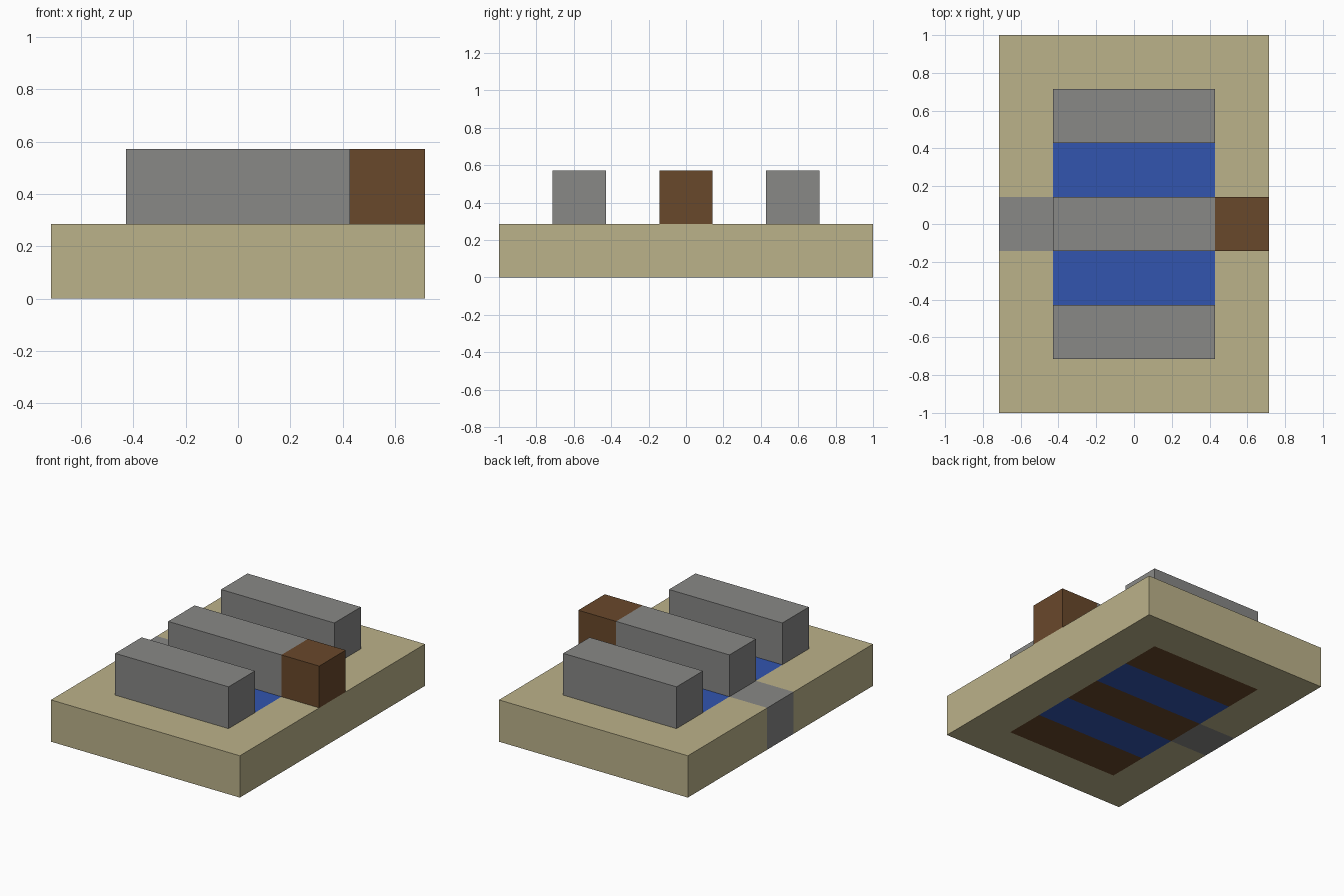
import bpy
import bmesh

cube = bpy.data.objects.get("Cube")
if cube:
    bpy.data.objects.remove(cube, do_unlink=True)

U = 2 / 7  # one block


def material(name, r, g, b):
    mat = bpy.data.materials.new(name)
    mat.use_nodes = True
    mat.diffuse_color = (r, g, b, 1)
    mat.node_tree.nodes["Principled BSDF"].inputs["Base Color"].default_value = (r, g, b, 1)
    return mat


SAND = material("sand", 0.50, 0.445, 0.254)
GREY = material("stone grey", 0.246, 0.246, 0.24)
BLUE = material("blue", 0.032, 0.091, 0.43)
BROWN = material("brown", 0.141, 0.065, 0.024)


def slab(name, outline, level, mat):
    """Extrude a counterclockwise outline, in blocks, one block up."""
    bm = bmesh.new()
    floor = bm.faces.new([bm.verts.new((x * U, y * U, level * U)) for x, y in outline])
    top = bmesh.ops.extrude_face_region(bm, geom=[floor], use_keep_orig=True)["geom"]
    bmesh.ops.translate(bm, vec=(0, 0, U),
                        verts=[v for v in top if isinstance(v, bmesh.types.BMVert)])
    bmesh.ops.recalc_face_normals(bm, faces=bm.faces)
    mesh = bpy.data.meshes.new(name)
    bm.to_mesh(mesh)
    bm.free()
    mesh.materials.append(mat)
    obj = bpy.data.objects.new(name, mesh)
    bpy.context.collection.objects.link(obj)


def row(name, x, y, length, level, mat):
    """A row of blocks along x, centred on x and y."""
    a, b, h = x - length / 2, x + length / 2, 0.5
    slab(name, [(a, y - h), (b, y - h), (b, y + h), (a, y + h)], level, mat)


# Base frame, open in the middle and notched on one side
half = [(-1.5, 0.5), (-1.5, 2.5), (1.5, 2.5)]
rim = [(2.5, 3.5), (-2.5, 3.5), (-2.5, 0.5)]
mirrored = [(x, -y) for x, y in reversed(rim + half)]
slab("base_frame", rim + half + mirrored, 0, SAND)
row("base_notch_block", -2, 0, 1, 0, GREY)

# Floor strips filling the frame
for y, place in ((-2, "front"), (0, "middle"), (2, "back")):
    row(place + "_floor_strip", 0, y, 3, 0, BROWN)
    row(place + "_bar", 0, y, 3, 1, GREY)
for y, place in ((-1, "front"), (1, "back")):
    row(place + "_blue_strip", 0, y, 3, 0, BLUE)

# Block at the end of the middle bar
row("end_block", 2, 0, 1, 1, BROWN)
